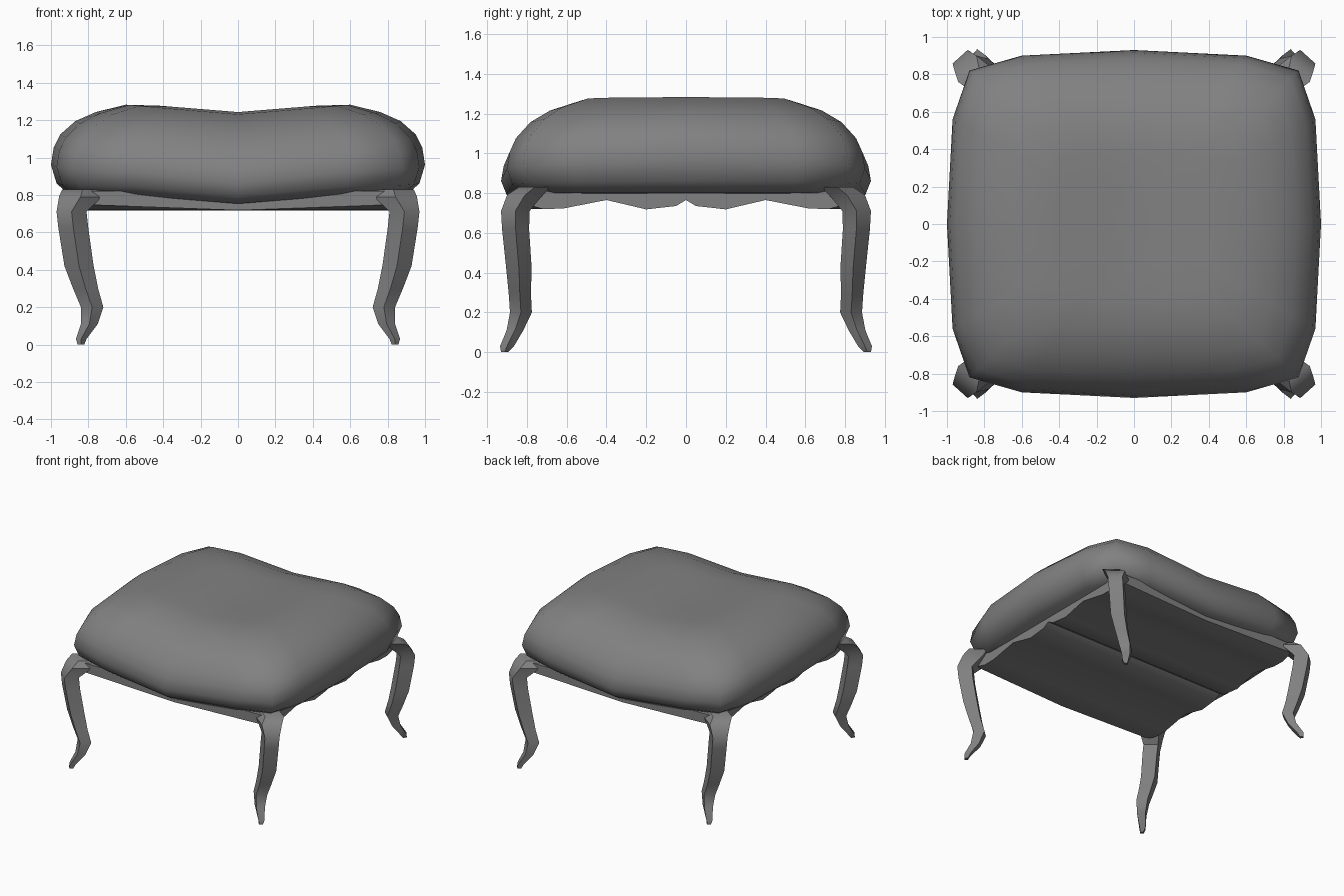
import bpy, bmesh, math

cube = bpy.data.objects.get("Cube")
if cube:
    bpy.data.objects.remove(cube, do_unlink=True)

grey = bpy.data.materials.new("plain grey")
grey.use_nodes = True
COLOR = (0.22, 0.22, 0.22, 1)
grey.diffuse_color = COLOR
grey.node_tree.nodes["Principled BSDF"].inputs["Base Color"].default_value = COLOR


def finish(bm, name, angle):
    bmesh.ops.recalc_face_normals(bm, faces=bm.faces)
    mesh = bpy.data.meshes.new(name)
    bm.to_mesh(mesh)
    bm.free()
    mesh.materials.append(grey)
    obj = bpy.data.objects.new(name, mesh)
    bpy.context.collection.objects.link(obj)
    bpy.ops.object.select_all(action="DESELECT")
    obj.select_set(True)
    bpy.context.view_layer.objects.active = obj
    bpy.ops.object.shade_smooth_by_angle(angle=math.radians(angle))
    return obj


def loft(bm, rings):
    """Bridge rings of points with quads and return the vertex rings."""
    loops = [[bm.verts.new(p) for p in ring] for ring in rings]
    for a, b in zip(loops, loops[1:]):
        n = len(a)
        for i in range(n):
            j = (i + 1) % n
            bm.faces.new((a[i], a[j], b[j], b[i]))
    return loops


def fan(bm, ring, point):
    tip = bm.verts.new(point)
    for i in range(len(ring)):
        bm.faces.new((ring[i], ring[(i + 1) % len(ring)], tip))


# Cushion: concentric rounded-square rings with a saddle-like dip at the middle
quarter = [(1, 0), (.97, .56), (.88, .82), (.6, .9), (0, .93)]
half = quarter + [(-x, y) for x, y in quarter[-2::-1]]
outline = half + [(x, -y) for x, y in half[-2:0:-1]]
profile = [(.9, .8), (.97, .85), (1, .935), (.985, 1.02), (.95, 1.09), (.87, 1.17),
           (.76, 1.23), (.6, 1.28), (.42, 1.29), (.22, 1.29)]
SAG = .047


def cushion_point(x, y, s, z):
    dip = SAG * max(0, 1 - abs(x * s) / .58)
    tilt = (x * x - y * y) / (x * x + y * y)
    lift = .035 * tilt * math.sin(math.pi * min(1, max(0, (z - .8) / .49)))
    return (x * s, y * s, z - dip + lift)


bm = bmesh.new()
rings = loft(bm, [[cushion_point(x, y, s, z) for x, y in outline] for s, z in profile])
fan(bm, rings[0], (0, 0, .78))
fan(bm, rings[-1], (0, 0, 1.29 - SAG))
finish(bm, "cushion", 60)

# Apron: scalloped underside running across the width, front and back rails bowed
scallop = [(0, .765), (.05, .735), (.2, .718), (.4, .765), (.62, .722), (.72, .72), (.82, .748)]
scallop = [(-y, z) for y, z in scallop[:0:-1]] + scallop
bm = bmesh.new()
sections = []
for x in (-.82, 0, .82):
    bow = 0 if x else .03
    lower = [(x, y, z - (bow if abs(y) > .8 else 0)) for y, z in scallop]
    sections.append(lower + [(x, .82, .82), (x, -.82, .82)])
ends = loft(bm, sections)
bm.faces.new(ends[0])
bm.faces.new(ends[-1])
finish(bm, "apron", 25)

# Legs: diamond sections along an S curve (height, x, half x, y, half y)
stations = [(0, .84, .018, .912, .018), (.03, .838, .028, .9, .035), (.11, .795, .045, .86, .042),
            (.2, .78, .06, .83, .055), (.3, .815, .067, .836, .056), (.42, .85, .078, .84, .064),
            (.62, .88, .08, .857, .068), (.71, .89, .08, .858, .072),
            (.79, .842, .115, .81, .09), (.83, .83, .11, .76, .08)]
for side, sx in (("left", 1), ("right", -1)):
    for end, sy in (("front", -1), ("back", 1)):
        bm = bmesh.new()
        ends = loft(bm, [[(sx * (x + a * hx), sy * (y + b * hy), z)
                          for a, b in ((1, 0), (0, 1), (-1, 0), (0, -1))]
                         for z, x, hx, y, hy in stations])
        bm.faces.new(ends[0])
        bm.faces.new(ends[-1])
        finish(bm, f"{end}_{side}_leg", 40)
